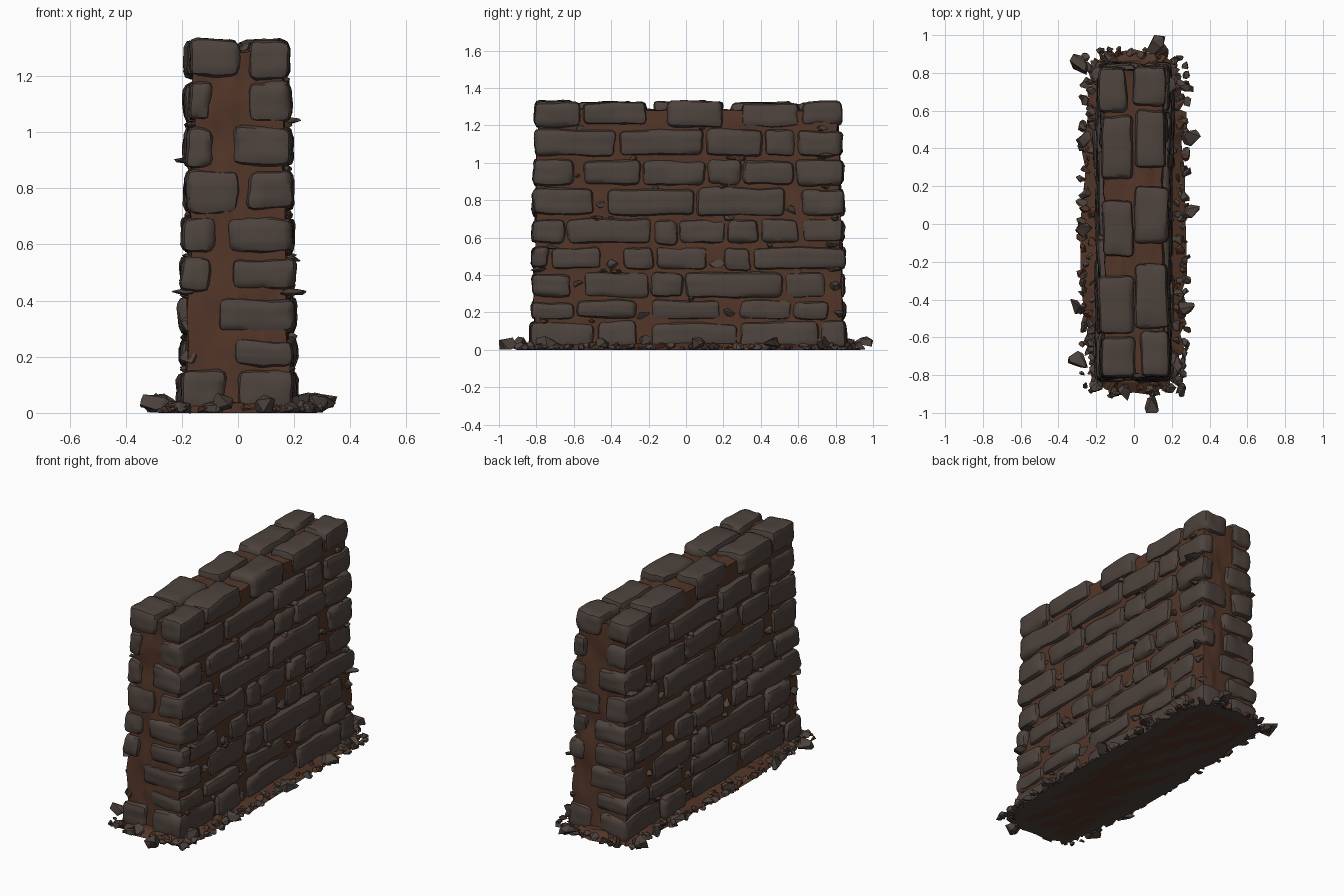
import bpy, bmesh, math, random
from mathutils import Vector, Matrix, noise

random.seed(7)
if "Cube" in bpy.data.objects:
    bpy.data.objects.remove(bpy.data.objects["Cube"])


def material(name, color):
    m = bpy.data.materials.new(name)
    m.use_nodes = True
    m.diffuse_color = (*color, 1)
    m.node_tree.nodes["Principled BSDF"].inputs["Base Color"].default_value = (*color, 1)
    return m


STONE = material("grey brown stone", (0.075, 0.056, 0.047))
MORTAR = material("red brown mortar", (0.085, 0.036, 0.021))
MID_Y = 0.012


def finish(bm, name, mats, angle=40):
    mesh = bpy.data.meshes.new(name)
    bmesh.ops.recalc_face_normals(bm, faces=bm.faces)
    bm.to_mesh(mesh)
    bm.free()
    for m in mats:
        mesh.materials.append(m)
    ob = bpy.data.objects.new(name, mesh)
    bpy.context.collection.objects.link(ob)
    bpy.ops.object.select_all(action='DESELECT')
    ob.select_set(True)
    bpy.context.view_layer.objects.active = ob
    bpy.ops.object.shade_smooth_by_angle(angle=math.radians(angle))


def half_width(z):
    return 0.208 - 0.023 * z


def end_y(z):
    return 0.852 - 0.02 * z


def grid_cube(cuts):
    bm = bmesh.new()
    bmesh.ops.create_cube(bm, size=2)
    bmesh.ops.subdivide_edges(bm, edges=bm.edges[:], cuts=cuts, use_grid_fill=True)
    return bm


def block(bm, lo, hi, turned):
    """Add a rounded, worn stone filling the box lo..hi."""
    center, half = (lo + hi) / 2, (hi - lo) / 2
    r = min(0.028, min(half) * 0.6)
    seed = Vector([random.uniform(0, 50) for _ in range(3)])
    turn = Matrix.Rotation(math.pi, 3, 'Z')
    stone = grid_cube(5)
    for v in stone.verts:
        p, core = Vector(), Vector()
        for i in range(3):
            t = v.co[i]
            core[i] = max(-1, min(1, t * 1.5)) * (half[i] - r)
            p[i] = math.copysign(r, t) if abs(t) > 0.9 else 0
        p = core + p.normalized() * r + center
        p += noise.noise_vector(p * 6 + seed) * 0.013
        p += noise.noise_vector(p * 19 + seed) * 0.006
        if turned:
            p = turn @ p
        v.co = p + Vector((0, MID_Y, 0))
    part = bpy.data.meshes.new("stone_part")
    stone.to_mesh(part)
    stone.free()
    bm.from_mesh(part)
    bpy.data.meshes.remove(part)


def rock(bm, pos, size, flat=0.75, mat=0):
    """Add an angular chip: convex hull of a few scattered points."""
    chip = bmesh.new()
    spin = Matrix.Rotation(random.uniform(0, 6.3), 3, 'Z')
    for _ in range(13):
        d = Vector([random.gauss(0, 1) for _ in range(3)]).normalized()
        d = spin @ Vector((d.x * random.uniform(0.9, 1.3), d.y * 0.85, d.z * flat)) * size
        p = Vector(pos) + d
        p.y = max(-1, min(1, p.y))
        p.z = max(0.001, p.z)
        chip.verts.new(p)
    bmesh.ops.convex_hull(chip, input=chip.verts[:])
    loose = [v for v in chip.verts if not v.link_faces]
    bmesh.ops.delete(chip, geom=loose, context='VERTS')
    for f in chip.faces:
        f.material_index = mat
    part = bpy.data.meshes.new("chip_part")
    chip.to_mesh(part)
    chip.free()
    bm.from_mesh(part)
    bpy.data.meshes.remove(part)


# Courses: bottom, top, inner x at the front end, inner x at the back end, joints along y
COURSES = [
    (0.00, 0.155, 0.00, 0.04, (-0.5, -0.27, -0.2, 0.27, 0.7)),
    (0.155, 0.27, -0.02, 0.06, (-0.6, -0.28, -0.2, 0.17, 0.27, 0.56, 0.75)),
    (0.27, 0.42, -0.07, 0.09, (-0.62, -0.56, -0.2, -0.02, 0.51, 0.74)),
    (0.42, 0.56, -0.03, 0.09, (-0.74, -0.46, -0.35, -0.18, 0.11, 0.19, 0.34)),
    (0.56, 0.705, -0.04, 0.08, (-0.65, -0.19, -0.05, 0.2, 0.38, 0.6)),
    (0.705, 0.87, 0.03, -0.01, (-0.5, -0.44, 0.04, 0.52, 0.6)),
    (0.87, 1.025, -0.02, 0.09, (-0.61, -0.57, -0.25, 0.1, 0.29, 0.57)),
    (1.025, 1.185, 0.03, 0.09, (-0.38, 0.09, 0.4, 0.58)),
    (1.185, 1.335, 0.03, -0.01, (-0.57, -0.22, -0.12, 0.19, 0.28, 0.6)),
]

for n, (z0, z1, front, back, joints) in enumerate(COURSES):
    bm = bmesh.new()
    face, end = half_width((z0 + z1) / 2), end_y((z0 + z1) / 2)
    cuts = [-end, *joints, end]
    for turned in (False, True):
        for a, b in zip(cuts, cuts[1:]):
            inner = front if a == -end else back if b == end else 0.0
            if b - a > 0.13 or a == -end:
                block(bm, Vector((inner + 0.006, a + 0.006, z0 + 0.005 + random.uniform(0, 0.012))),
                      Vector((face + random.uniform(-0.012, 0.01), b - 0.006,
                              z1 - 0.002 - random.uniform(0, 0.012))), turned)
            elif n < len(COURSES) - 1:
                # small wedge stone set into a mortar gap
                s = -1 if turned else 1
                rock(bm, (s * (face - 0.03), s * (a + b) / 2 + MID_Y,
                          z0 + random.uniform(0.03, 0.08)), min(0.04, (b - a) * 0.55))
    finish(bm, f"stone_course_{n + 1}", [STONE])

# Mortar core, tapered and lumpy
bm = grid_cube(24)
for v in bm.verts:
    z = (v.co.z + 1) / 2 * 1.285
    p = Vector((v.co.x * (half_width(z) - 0.024), v.co.y * (end_y(z) - 0.026) + MID_Y, z))
    if z > 0.01:
        p += noise.noise_vector(p * 9) * 0.014 + noise.noise_vector(p * 25) * 0.01
    v.co = p
finish(bm, "mortar_core", [MORTAR], 30)

# Thin shards sticking out of the joints near both ends
bm = bmesh.new()
for x, y, z in ((0.19, -0.78, 0.43), (-0.19, -0.78, 0.43), (0.19, 0.8, 0.43),
                (-0.18, 0.79, 0.9), (0.18, 0.74, 1.04), (0.19, -0.7, 0.55)):
    rock(bm, (x, y, z), 0.05, 0.3)
for _ in range(50):
    s, z = random.choice((-1, 1)), random.choice(COURSES[:-1])[1]
    rock(bm, (s * (half_width(z) - 0.02), random.uniform(-0.78, 0.8), z),
         random.uniform(0.018, 0.032), 0.6, int(random.random() < 0.3))
finish(bm, "joint_chips", [STONE, MORTAR], 25)


def outline(t, a, b):
    """Point on a rounded rectangle around the wall foot."""
    c, s = math.cos(t), math.sin(t)
    return Vector((a * math.copysign(abs(c) ** 0.4, c),
                   b * math.copysign(abs(s) ** 0.4, s) + MID_Y, 0))


# Ragged ground skirt
bm = bmesh.new()
lower, upper = [], []
for i in range(120):
    t = math.tau * i / 120
    grow = random.uniform(-0.015, 0.025)
    lower.append(bm.verts.new(outline(t, 0.262 + grow, 0.905 + grow)))
    upper.append(bm.verts.new(outline(t, 0.2, 0.85) + Vector((0, 0, random.uniform(0.025, 0.05)))))
bm.faces.new(lower)
for i in range(120):
    j = (i + 1) % 120
    bm.faces.new((lower[i], lower[j], upper[j], upper[i])).material_index = 1
bm.faces.new(upper).material_index = 1
finish(bm, "ground_skirt", [STONE, MORTAR], 20)

# Fallen rubble: larger pieces, then small chips along each side
bm = bmesh.new()
for x, y, size in ((-0.3, 0.84, 0.06), (0.3, 0.46, 0.055), (0.3, 0.06, 0.05), (0.27, 0.74, 0.05),
                   (-0.3, -0.72, 0.055), (0.23, -0.76, 0.06), (0.1, -0.96, 0.055),
                   (0.12, 0.96, 0.055), (-0.27, -0.03, 0.05), (-0.3, -0.43, 0.05),
                   (0.27, -0.44, 0.05), (-0.27, 0.45, 0.045), (-0.06, -0.9, 0.05)):
    rock(bm, (x, y, 0.035), size)
for side in (-1, 1):
    for i in range(75):
        y = -0.88 + 1.78 * i / 74 + random.uniform(-0.02, 0.02)
        size = random.uniform(0.014, 0.036)
        rock(bm, (side * random.uniform(0.2, 0.285), y, size * 0.5), size, 0.8,
             int(random.random() < 0.2))
    for i in range(16):
        size = random.uniform(0.015, 0.034)
        rock(bm, (random.uniform(-0.2, 0.2), MID_Y + side * random.uniform(0.86, 0.93), size * 0.5),
             size, 0.8, int(random.random() < 0.3))
finish(bm, "fallen_rubble", [STONE, MORTAR], 25)
